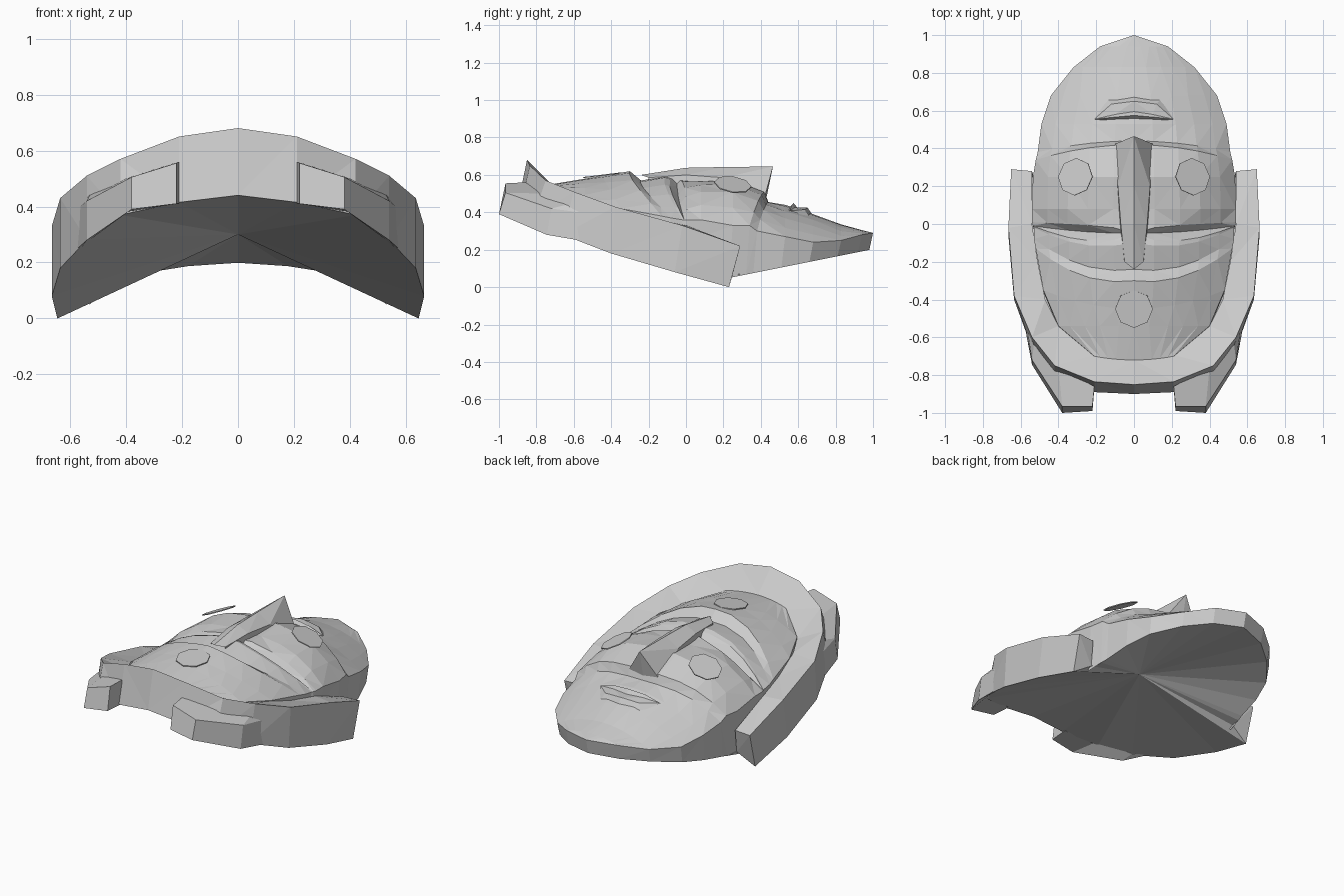
import bpy, bmesh, math
from mathutils import Vector

cube = bpy.data.objects.get("Cube")
if cube:
    bpy.data.objects.remove(cube, do_unlink=True)

grey = bpy.data.materials.new("plain grey")
grey.use_nodes = True
GREY = (0.6, 0.6, 0.6, 1)
grey.diffuse_color = GREY
grey.node_tree.nodes["Principled BSDF"].inputs["Base Color"].default_value = GREY


def build(name, rows, hint=None):
    """Skin equal-length rows of points and mirror them. Faces turn towards
    the hint; without a hint the rows close into a solid."""
    bm = bmesh.new()
    grid = [[bm.verts.new(p) for p in row] for row in rows]
    pairs = list(zip(grid, grid[1:]))
    if hint is None:
        pairs.append((grid[-1], grid[0]))
        for end in (0, -1):
            bm.faces.new([row[end] for row in grid])
    for a, b in pairs:
        for i in range(len(a) - 1):
            bm.faces.new((a[i], a[i + 1], b[i + 1], b[i]))
    bmesh.ops.remove_doubles(bm, verts=bm.verts, dist=0.0005)
    if hint is None:
        bmesh.ops.recalc_face_normals(bm, faces=bm.faces)
    else:
        bmesh.ops.triangulate(bm, faces=bm.faces)
        for f in bm.faces:
            f.normal_update()
            if f.normal.dot(hint(f.calc_center_median())) < 0:
                f.normal_flip()
    me = bpy.data.meshes.new(name)
    bm.to_mesh(me)
    bm.free()
    me.materials.append(grey)
    ob = bpy.data.objects.new(name, me)
    bpy.context.collection.objects.link(ob)
    ob.modifiers.new("Mirror", 'MIRROR')


def up(c):
    return Vector((0, 0, 1))


def down(c):
    return Vector((0, 0, -1))


def back(c):
    return Vector((0, 1, 0))


def outward(c):
    return Vector((c.x, c.y, 0))


# Face cross-sections: y, half width, centre height, edge height,
# sideways bend, then eye bulge in y and eye dip in z
sections = [
    (-.72, .21, .55, .53, .02, 0, 0), (-.54, .40, .58, .46, 0, 0, 0),
    (-.45, .48, .595, .42, .1, 0, 0), (-.30, .52, .62, .38, .17, -.02, 0),
    (-.24, .53, .57, .37, .16, -.02, 0), (-.10, .53, .595, .36, .08, -.03, 0),
    (-.07, .535, .585, .36, .06, -.03, 0), (-.05, .535, .575, .36, .04, 0, .045),
    (-.03, .54, .575, .36, .04, .015, 0), (.08, .54, .565, .36, 0, 0, 0),
    (.25, .535, .575, .33, 0, 0, 0), (.42, .52, .51, .33, -.08, 0, 0),
    (.44, .51, .455, .3, -.06, 0, 0), (.53, .49, .44, .27, 0, 0, 0),
    (.68, .44, .39, .24, 0, 0, 0), (.83, .32, .335, .25, 0, 0, 0),
    (.94, .18, .305, .28, 0, 0, 0), (1, 0, .29, .29, 0, 0, 0)]
face = []
for y, w, zc, ze, bend, bulge, dip in sections:
    p = 3 if 0 <= y < .45 else 2
    row = []
    for t in (0, .2, .45, .65, .85, 1):
        eye = math.sin(math.pi * t)
        row.append((w * t, y + bend * t * t + bulge * eye,
                    ze + (zc - ze) * (1 - t ** p) - dip * eye))
    face.append(row)
build("face", face, up)

# Side rim hanging from the edge of the face
edge = [row[-1] for row in face]
lower = [(x * .99, y - .02, .065 + .2 * (y - .33) if y > .2 else z - .1)
         for x, y, z in edge]
build("face_rim", [edge, lower], outward)

# Hood wrapping the forehead and the cheeks
inner = [(0, -.72, .55), (.2, -.69, .52), (.4, -.54, .45), (.47, -.4, .43),
         (.51, -.2, .37), (.54, 0, .33), (.54, .28, .22)]
brim = [(0, -.85, .68), (.21, -.835, .65), (.42, -.75, .57), (.54, -.6, .51),
        (.635, -.38, .43), (.665, -.02, .33), (.65, .29, .22)]
base = [(0, -.9, .44), (.21, -.89, .415), (.42, -.82, .37), (.54, -.66, .28),
        (.635, -.4, .18), (.665, -.06, .08), (.645, .23, 0)]
corner = (.53, .25, .07)
build("hood_inside", [inner, brim], up)
build("hood_outside", [brim, base], outward)
build("hood_end", [[inner[-1], brim[-1]], [corner, base[-1]]], back)

# Shallow underside fanning out from the middle
loop = base + [corner] + [p for p in lower if p[1] > .3]
build("underside", [loop, [(0, .05, .3)] * len(loop)], down)

# Raised flaps on the front corners of the hood
build("front_flap", [
    [(.21, -.86, .56), (.40, -.76, .50), (.53, -.64, .44), (.56, -.57, .41)],
    [(.22, -.965, .555), (.38, -.965, .505), (.54, -.72, .42), (.563, -.57, .40)],
    [(.22, -.99, .41), (.38, -1, .39), (.54, -.745, .28), (.573, -.57, .25)],
    [(.21, -.87, .41), (.40, -.8, .38), (.53, -.65, .28), (.56, -.56, .25)]])

# Nose wedge with a sharp tip
build("nose", [
    [(0, -.24, .60), (.05, -.2, .585), (.055, -.2, .52)],
    [(0, 0, .638), (.07, 0, .60), (.08, 0, .5)],
    [(0, .2, .642), (.085, .2, .585), (.095, .2, .5)],
    [(0, .465, .645), (.11, .42, .48), (.115, .42, .44)]],
    lambda c: Vector((c.x, 0, .5)))
build("nose_base", [[(0, .465, .645), (.11, .42, .48)],
                    [(0, .42, .43), (.11, .42, .44)]], back)

# Two lips meeting at the mouth corners
tip = (.21, .555, .408)
build("lips", [
    [(0, .55, .42), (.12, .545, .41), tip],
    [(0, .575, .45), (.11, .565, .44), tip],
    [(0, .595, .425), (.10, .58, .425), tip],
    [(0, .65, .425), (.12, .635, .415), tip],
    [(0, .68, .38), (.14, .66, .375), tip]], up)


def disc(name, centre, tilt_x, tilt_y):
    """Thin eight-sided plate."""
    bpy.ops.mesh.primitive_cylinder_add(
        vertices=8, radius=.1, depth=.006, location=centre,
        rotation=(math.radians(tilt_x), math.radians(tilt_y), 0))
    ob = bpy.context.object
    ob.name = ob.data.name = name
    ob.data.materials.append(grey)


# Round plates on the forehead and the cheeks
disc("forehead_disc", (0, -.45, .598), 7, 0)
for side, label in ((1, "left"), (-1, "right")):
    disc(label + "_cheek_disc", (side * .31, .25, .548), -8, side * 25)
